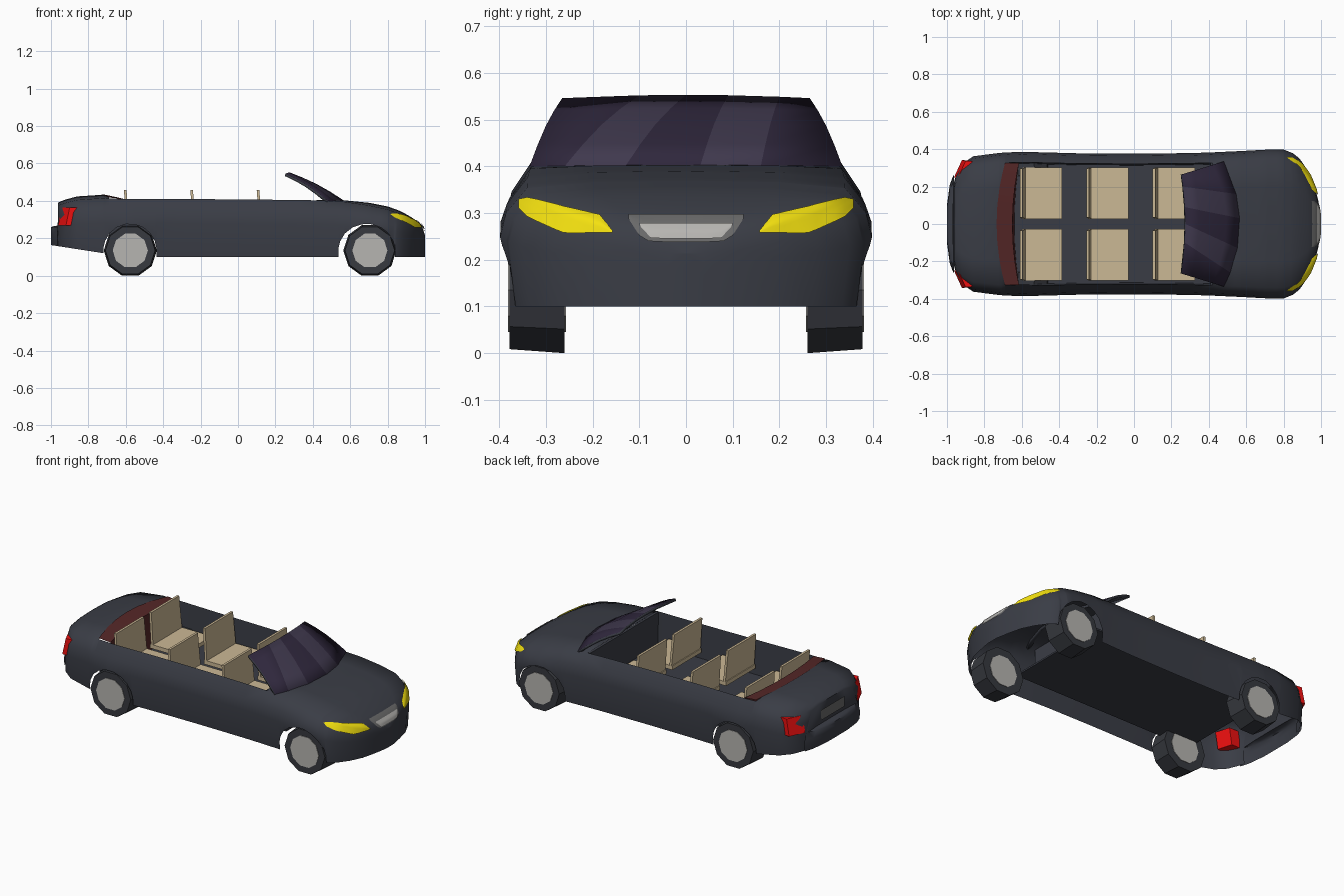
import bpy, bmesh, math
from mathutils import Matrix, Vector
from mathutils.bvhtree import BVHTree

if "Cube" in bpy.data.objects:
    bpy.data.objects.remove(bpy.data.objects["Cube"])


def mat(name, r, g, b):
    m = bpy.data.materials.new(name)
    m.diffuse_color = (r, g, b, 1)
    m.use_nodes = True
    m.node_tree.nodes["Principled BSDF"].inputs["Base Color"].default_value = m.diffuse_color
    return m


PAINT = mat("paint", .042, .046, .06)
TYRE = mat("tyre", .038, .041, .05)
YELLOW = mat("yellow", .9, .75, .005)
RED = mat("red", .85, .005, .005)
BEIGE = mat("beige", .6, .48, .3)
RIM = mat("rim", .47, .46, .44)
TRIM = mat("trim", .14, .14, .14)
GLASS = mat("glass", .028, .02, .045)
SHINE = mat("glass_shine", .05, .04, .075)
BROWN = mat("brown", .09, .02, .02)


def finish(name, verts, faces, mats, mirror=True, smooth=True):
    me = bpy.data.meshes.new(name)
    me.from_pydata(verts, [], faces)
    for m in mats:
        me.materials.append(m)
    if smooth:
        me.polygons.foreach_set("use_smooth", [True] * len(me.polygons))
        me.set_sharp_from_angle(angle=math.radians(55))
    ob = bpy.data.objects.new(name, me)
    bpy.context.collection.objects.link(ob)
    if mirror:
        ob.modifiers.new("mirror", "MIRROR").use_axis = (False, True, False)
    return ob


def grid(name, rows, mats, mirror=True, skip=lambda i, j: False):
    n = len(rows[0])
    faces = [(i * n + j, i * n + j + 1, (i + 1) * n + j + 1, (i + 1) * n + j)
             for i in range(len(rows) - 1) for j in range(n - 1) if not skip(i, j)]
    return finish(name, [p for r in rows for p in r], faces, mats, mirror)


def prism(name, low, high, mats):
    n = len(low)
    faces = [tuple(range(n))[::-1], tuple(range(n, 2 * n))]
    faces += [(k, (k + 1) % n, n + (k + 1) % n, n + k) for k in range(n)]
    return finish(name, low + high, faces, mats, smooth=False)


def box(name, x0, x1, y0, y1, z0, z1, mats, lean=0, taper=0):
    low = [(x0, y0, z0), (x1, y0, z0), (x1, y1, z0), (x0, y1, z0)]
    a, b = y0 + taper, y1 - taper
    high = [(x0 + lean, a, z1), (x1 + lean, a, z1), (x1 + lean, b, z1), (x0 + lean, b, z1)]
    return prism(name, low, high, mats)


# Body stations: x, half width, centre height, edge height
KEYS = [(-1.0005, 0, .255, .25), (-1, .1, .26, .255), (-.985, .21, .265, .26),
        (-.964, .265, .268, .262), (-.962, .225, .39, .375), (-.95, .265, .397, .38),
        (-.92, .32, .408, .39), (-.86, .362, .424, .405), (-.72, .38, .433, .415),
        (-.69, .382, .422, .412), (-.6, .386, .415, .411), (-.3, .378, .41, .41),
        (0, .376, .408, .408), (.3, .379, .405, .405), (.42, .383, .405, .403),
        (.57, .39, .403, .395), (.7, .397, .39, .376), (.8, .398, .37, .354),
        (.85, .378, .353, .337), (.885, .35, .337, .322), (.93, .285, .311, .299),
        (.965, .21, .286, .277), (.985, .125, .262, .256), (1, .04, .216, .213),
        (1.0005, 0, .215, .212)]
ARCHES = ((-.578, .142), (.688, .151))
OPEN = (-.69, .42)


def lookup(x):
    for a, b in zip(KEYS, KEYS[1:]):
        if a[0] <= x <= b[0]:
            t = (x - a[0]) / (b[0] - a[0])
            return [p + (q - p) * t for p, q in zip(a[1:], b[1:])]


def bottom(x):
    for c, r in ARCHES:
        if abs(x - c) < r - .0005:
            return .135 + .142 * math.sqrt(1 - ((x - c) / r) ** 2)
    return .1 if x > -.7 else .12 + (-.717 - x) * .155


def section(x):
    w, zt, ze = lookup(x)
    zb = bottom(x)
    z1 = max(zb + .005, .1 + .58 * (ze - .1))
    z2 = max(z1 + .005, .1 + .79 * (ze - .1))
    return [(x, w * (.955 + .045 * min(1, (zb - .1) / .17)), zb), (x, w, z1), (x, w * .968, z2),
            (x, w * .855, ze), (x, w * .5, ze + (zt - ze) * .8), (x, 0, zt)]


xs = {k[0] for k in KEYS}
for c, r in ARCHES:
    xs |= {c - r, c + r}
    xs |= {c + .995 * r * math.cos(math.radians(a)) for a in range(0, 181, 20)}
xs = sorted(xs)
stations = [section(x) for x in xs]
body = grid("body", stations, [PAINT],
            skip=lambda i, j: j > 2 and xs[i] >= OPEN[0] and xs[i + 1] <= OPEN[1])
bvh = BVHTree.FromPolygons([v.co for v in body.data.vertices],
                           [tuple(p.vertices) for p in body.data.polygons])


def on_body(name, ys, lows, highs, material, side=1, lift=.006):
    """Panel drawn in the y-z plane and pressed onto the nose or the tail."""
    rows = []
    for k in range(7):
        row = []
        for y, a, b in zip(ys, lows, highs):
            z = a + (b - a) * k / 6
            hit = bvh.ray_cast(Vector((2 * side, max(y, .002), z)), Vector((-side, 0, 0)))[0]
            row.append(((hit.x if hit else .85 * side) + lift * side, y, z))
        rows.append(row)
    return grid(name, rows[::side], [material])


# Lights, grille and plate
on_body("headlight", [.157, .185, .21, .235, .262, .28, .30, .32, .34, .359],
        [.258, .258, .258, .257, .258, .265, .274, .283, .293, .312],
        [.262, .297, .303, .309, .315, .32, .325, .33, .334, .33], YELLOW, lift=.011)
on_body("grille_frame", [0, .04, .08, .1, .123], [.238, .238, .24, .252, .288],
        [.298] * 5, TRIM, lift=.005)
on_body("grille_plate", [0, .04, .075, .1], [.245, .245, .247, .274], [.279] * 4, RIM, lift=.009)
on_body("number_plate", [0, .05, .11], [.29] * 3, [.35] * 3, TRIM, side=-1)
quad = [(-.962, .25), (-.9, .25), (-.875, .338), (-.92, .342)]
prism("tail_light", [(x, y, .268) for x, y in quad],
      [(x + .02, y - .004, .365) for x, y in quad], [RED])

# Cockpit lining, floor, dash wall and rear shelf
edge = [s[3] for s in stations if OPEN[0] <= s[0][0] <= OPEN[1]]
grid("cockpit_lining", [[p, (p[0], p[1] - .008, .2)] for p in edge], [PAINT])
box("floor", -.66, .55, 0, .33, .195, .205, [PAINT])
box("dash_wall", .41, .425, 0, .325, .2, .40, [PAINT])
ys = [0, .1, .2, .28, .325]
bend = [(y / .325) ** 2 for y in ys]
grid("rear_shelf", [[(-.735 + .045 * b, y, .438 - .02 * b) for y, b in zip(ys, bend)],
                    [(-.65 + .035 * b, y, .42 - .008 * b) for y, b in zip(ys, bend)],
                    [(-.64 + .025 * b, y, .2) for y, b in zip(ys, bend)]], [BROWN])

# Windscreen with slanted shine stripes
low = [-.335, -.26, -.13, .03, .16, .335]
top = [-.265, -.10, 0, .09, .20, .265]
rows = []
for k in range(5):
    t = k / 4
    row = []
    for a, b in zip(low, top):
        xl, xt = .57 - .09 * (a / .335) ** 2, .275 - .02 * (b / .265) ** 2
        row.append((xl + (xt - xl) * t, a + (b - a) * t,
                    .4 + (.153 - .007 * (b / .265) ** 2) * t + .014 * math.sin(math.pi * t)))
    rows.append(row)
screen = grid("windscreen", rows, [GLASS, SHINE, PAINT, PAINT], mirror=False)
for i, p in enumerate(screen.data.polygons):
    p.material_index = (i % 5) % 2
sol = screen.modifiers.new("thickness", "SOLIDIFY")
sol.thickness, sol.offset = .014, -1
sol.material_offset = sol.material_offset_rim = 2

# Seats, three rows of two
for x in (-.61, -.255, .10):
    box("seat_cushion", x + .01, x + .225, .028, .303, .248, .272, [BEIGE])
    box("seat_back", x + .017, x + .031, .028, .303, .248, .458, [BEIGE], lean=-.017, taper=.006)


# Wheels: ten-sided tyres with a rim disc on both faces
def drum(name, x, y, r_in, r_out, depth, material):
    bm = bmesh.new()
    bmesh.ops.create_cone(bm, cap_ends=True, segments=10, radius1=r_out, radius2=r_in, depth=depth)
    bm.transform(Matrix.Translation((x, y, .135)) @ Matrix.Rotation(math.pi / 2, 4, "X")
                 @ Matrix.Rotation(math.pi / 10, 4, "Z"))
    me = bpy.data.meshes.new(name)
    bm.to_mesh(me)
    bm.free()
    me.materials.append(material)
    ob = bpy.data.objects.new(name, me)
    bpy.context.collection.objects.link(ob)
    ob.modifiers.new("mirror", "MIRROR").use_axis = (False, True, False)


for x in (-.576, .705):
    drum("tyre", x, .319, .142, .133, .118, TYRE)
    drum("wheel_rim", x, .319, .094, .094, .124, RIM)
